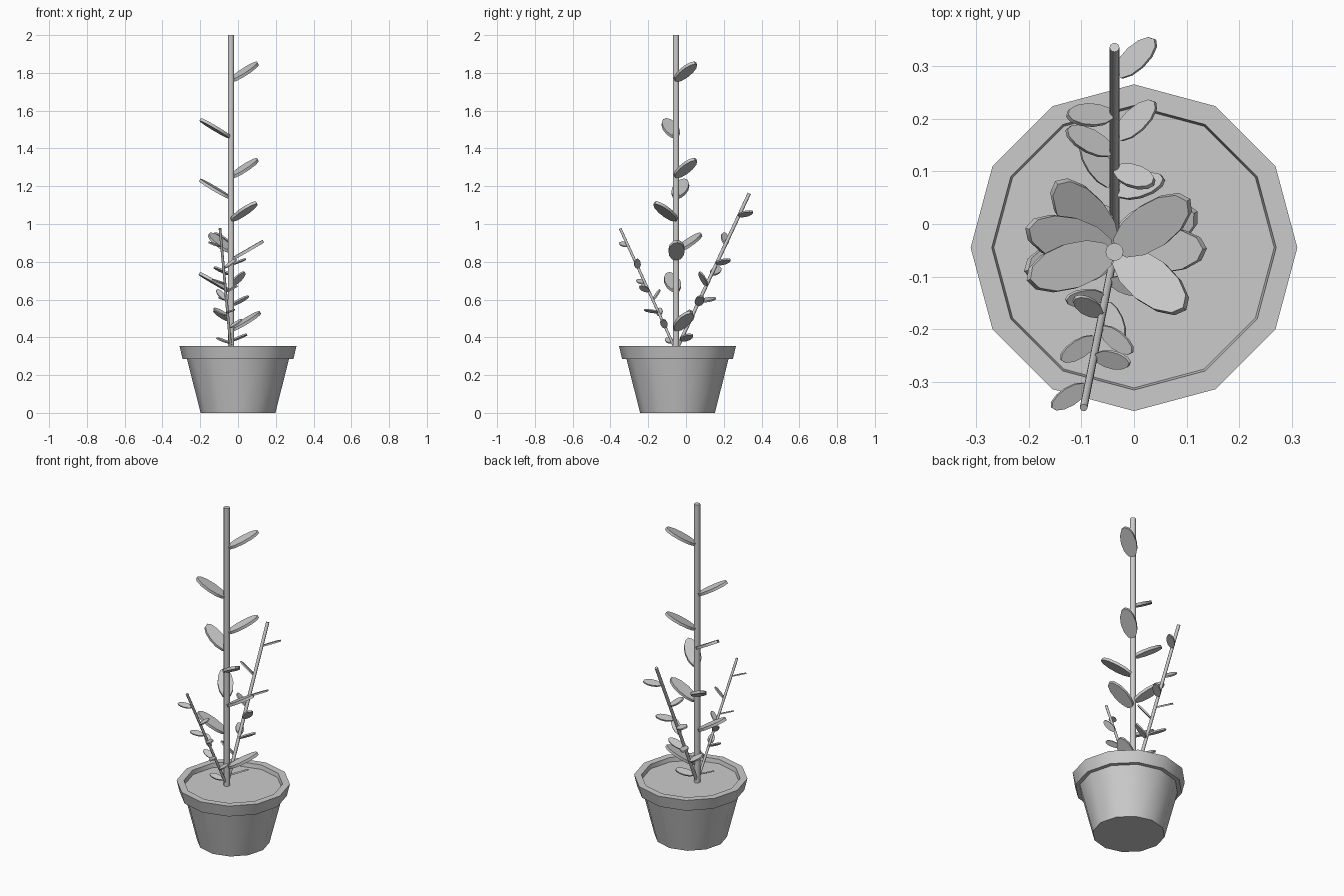
import bpy, bmesh, math
from mathutils import Matrix, Vector

if "Cube" in bpy.data.objects:
    bpy.data.objects.remove(bpy.data.objects["Cube"])

ORIGIN = Vector((-0.037, -0.053, 0.33))   # where every stem leaves the soil
STEM_LEN, STEM_R = 1.67, 0.017
# (height along the main stem above the soil, compass angle) of each leaf
LEAVES = [(1.425, 35), (1.125, 198), (0.915, 35), (0.805, 165), (0.685, -39),
          (0.48, 2), (0.52, 130), (0.31, 192), (0.105, 26)]


def finish(bm, name, matrix=Matrix(), angle=35):
    bmesh.ops.recalc_face_normals(bm, faces=bm.faces)
    mesh = bpy.data.meshes.new(name)
    bm.to_mesh(mesh)
    bm.free()
    ob = bpy.data.objects.new(name, mesh)
    ob.matrix_world = matrix
    bpy.context.collection.objects.link(ob)
    bpy.ops.object.select_all(action='DESELECT')
    ob.select_set(True)
    bpy.context.view_layer.objects.active = ob
    bpy.ops.object.shade_smooth_by_angle(angle=math.radians(angle))
    return ob


def lathe(name, profile, sides, loc):
    """Closed solid of revolution from (radius, z) points, capped at both ends."""
    bm = bmesh.new()
    rings = []
    for r, z in profile:
        rings.append([bm.verts.new((r * math.cos(2 * math.pi * i / sides),
                                    r * math.sin(2 * math.pi * i / sides), z))
                      for i in range(sides)])
    for a, b in zip(rings, rings[1:]):
        for i in range(sides):
            j = (i + 1) % sides
            bm.faces.new((a[i], a[j], b[j], b[i]))
    bm.faces.new(rings[0])
    bm.faces.new(rings[-1])
    return finish(bm, name, Matrix.Translation(loc))


def shoot(name, matrix):
    """A stem with its leaves, placed as one unit."""
    bm = bmesh.new()
    bmesh.ops.create_cone(bm, cap_ends=True, segments=12, radius1=STEM_R, radius2=STEM_R,
                          depth=STEM_LEN, matrix=Matrix.Translation((0, 0, STEM_LEN / 2)))
    finish(bm, name + "_stem", matrix)

    # leaves: flat stretched discs tilted upward
    bm = bmesh.new()
    for h, az in LEAVES:
        m = (Matrix.Translation((0, 0, h)) @ Matrix.Rotation(math.radians(az), 4, 'Z')
             @ Matrix.Rotation(math.radians(-30), 4, 'Y') @ Matrix.Translation((0.102, 0, 0))
             @ Matrix.Diagonal((0.096, 0.043, 1, 1)))
        bmesh.ops.create_cone(bm, cap_ends=True, segments=12, radius1=1, radius2=1,
                              depth=0.016, matrix=m)
    finish(bm, name + "_leaves", matrix)


# pot with flared rim, and soil filling the inside
lathe("pot", [(0.198, 0), (0.27, 0.285), (0.293, 0.285), (0.31, 0.355),
              (0.27, 0.355), (0.266, 0.33)], 12, (0, -0.045, 0))

# main shoot and two smaller leaning copies
base = Matrix.Translation(ORIGIN)
lean = Matrix.Rotation(math.radians(-25), 4, 'X')
shoot("main", base)
shoot("back", base @ lean @ Matrix.Scale(0.55, 4))
shoot("front", base @ Matrix.Rotation(math.radians(168.8), 4, 'Z') @ lean
      @ Matrix.Scale(0.427, 4))
